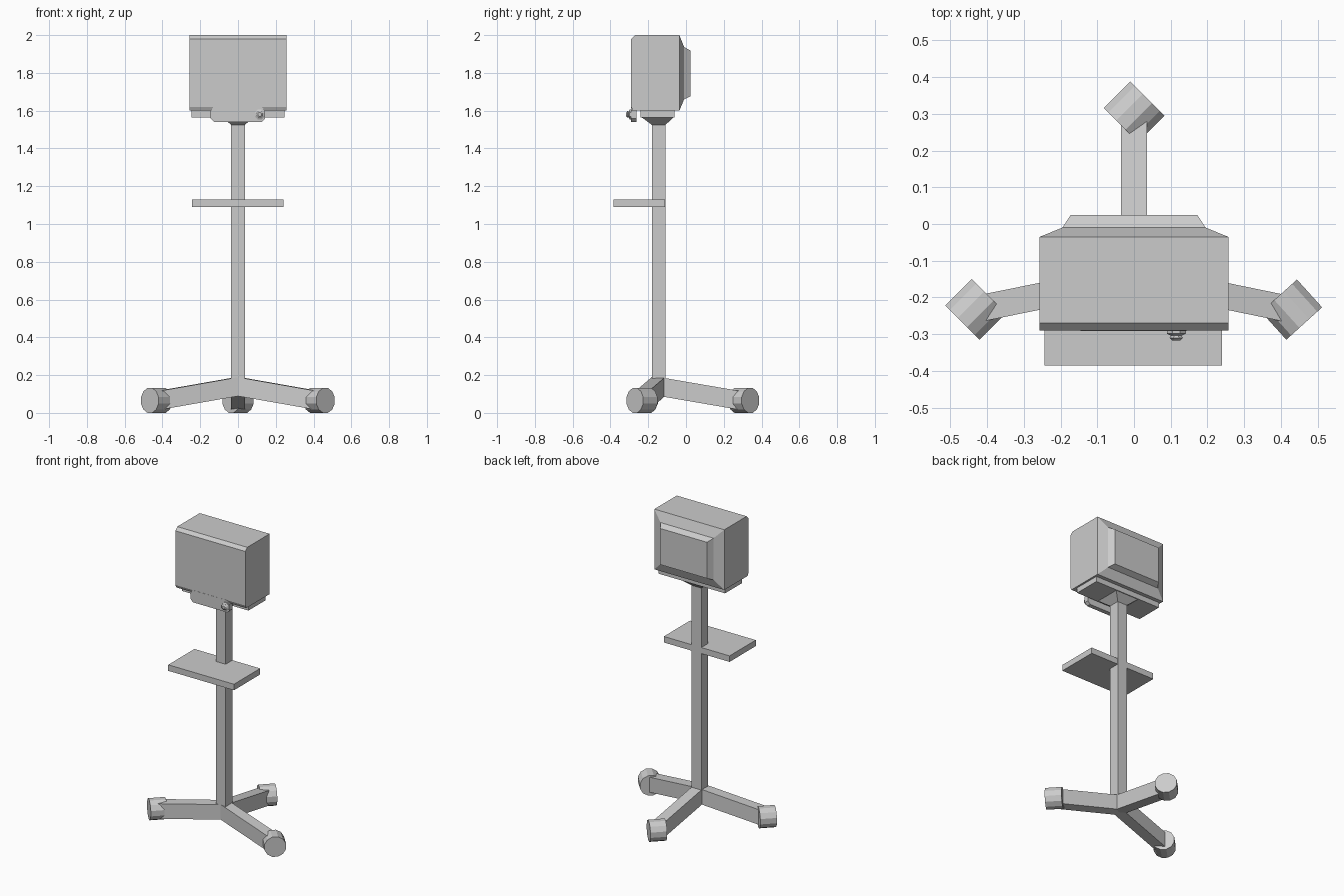
import bpy, bmesh, math
from mathutils import Vector

if "Cube" in bpy.data.objects:
    bpy.data.objects.remove(bpy.data.objects["Cube"])


def loft(name, rings):
    """Skin equal-length vertex rings and cap both ends."""
    bm = bmesh.new()
    vr = [[bm.verts.new(p) for p in r] for r in rings]
    n = len(vr[0])
    for a, b in zip(vr, vr[1:]):
        for i in range(n):
            bm.faces.new((a[i], a[(i + 1) % n], b[(i + 1) % n], b[i]))
    bm.faces.new(vr[0])
    bm.faces.new(vr[-1])
    bmesh.ops.recalc_face_normals(bm, faces=bm.faces)
    me = bpy.data.meshes.new(name)
    bm.to_mesh(me)
    bm.free()
    ob = bpy.data.objects.new(name, me)
    bpy.context.collection.objects.link(ob)
    return ob


def rect_z(x0, x1, y0, y1, z):
    return [(x0, y0, z), (x1, y0, z), (x1, y1, z), (x0, y1, z)]


def rect_y(hx, z0, z1, y):
    return [(-hx, y, z0), (hx, y, z0), (hx, y, z1), (-hx, y, z1)]


def box(name, x0, x1, y0, y1, z0, z1):
    return loft(name, [rect_z(x0, x1, y0, y1, z0), rect_z(x0, x1, y0, y1, z1)])


def turned(name, origin, axis, sections, sides):
    """Solid of revolution; sections are (distance along axis, radius)."""
    axis = Vector(axis).normalized()
    u = axis.cross(Vector((0, 0, 1))).normalized()
    v = u.cross(axis)
    angles = [2 * math.pi * (i + 0.5) / sides for i in range(sides)]
    return loft(name, [[Vector(origin) + axis * d + r * (u * math.cos(a) + v * math.sin(a))
                        for a in angles] for d, r in sections])


# Monitor housing with chamfered front edges
side = [(-0.29, 1.62), (-0.29, 1.98), (-0.27, 2.0), (-0.035, 2.0), (-0.035, 1.6), (-0.28, 1.6)]
loft("monitor_body", [[(x, y, z) for y, z in side] for x in (-0.257, 0.257)])

# Tapered back cover
loft("monitor_back", [rect_y(0.257, 1.6, 2.0, -0.035), rect_y(0.195, 1.66, 1.937, -0.01),
                      rect_y(0.172, 1.677, 1.917, 0.025)])

# Control flap and knob under the screen
flap = [(-0.13, 1.62), (0.125, 1.62), (0.143, 1.6), (0.143, 1.558), (0.125, 1.54),
        (-0.127, 1.54), (-0.145, 1.558), (-0.145, 1.6)]
loft("control_flap", [[(x, y, z) for x, z in flap] for y in (-0.291, -0.262)])
turned("knob", (0.115, -0.285, 1.58), (0, -1, 0),
       [(0, 0.028), (0.013, 0.028), (0.019, 0.015), (0.025, 0.02), (0.032, 0.011)], 8)

# Mounting plate, collar, pole and tray
box("mount_plate", -0.245, 0.245, -0.24, -0.06, 1.565, 1.6)
loft("pole_collar", [rect_z(-0.036, 0.036, -0.181, -0.109, 1.525),
                     rect_z(-0.085, 0.085, -0.235, -0.065, 1.565)])
box("pole", -0.036, 0.036, -0.181, -0.109, 0.09, 1.525)
box("tray", -0.243, 0.24, -0.385, -0.11, 1.09, 1.13)

# Three sloping legs, each with a castor wheel
hub = Vector((0, -0.145, 0))
wheels = {"back": ((0, 0.305), (1, 1)),
          "left": ((-0.431, -0.232), (-0.7, -0.7)),
          "right": ((0.429, -0.233), (0.67, -0.74))}
for name, ((wx, wy), axis) in wheels.items():
    tip = Vector((wx, wy, 0))
    d = (tip - hub).normalized()
    s = Vector((-d.y, d.x, 0)) * 0.036
    end = tip - d * 0.01
    drop = -0.172 * (end - hub).length
    rings = []
    for p, dz in ((hub, 0), (end, drop)):
        lo, hi = Vector((0, 0, 0.09 + dz)), Vector((0, 0, 0.19 + dz))
        rings.append([p - s + lo, p + s + lo, p + s + hi, p - s + hi])
    loft(name + "_leg", rings)
    turned(name + "_wheel", (wx, wy, 0.066), (axis[0], axis[1], 0),
           [(-0.051, 0.068), (0.051, 0.068)], 12)
